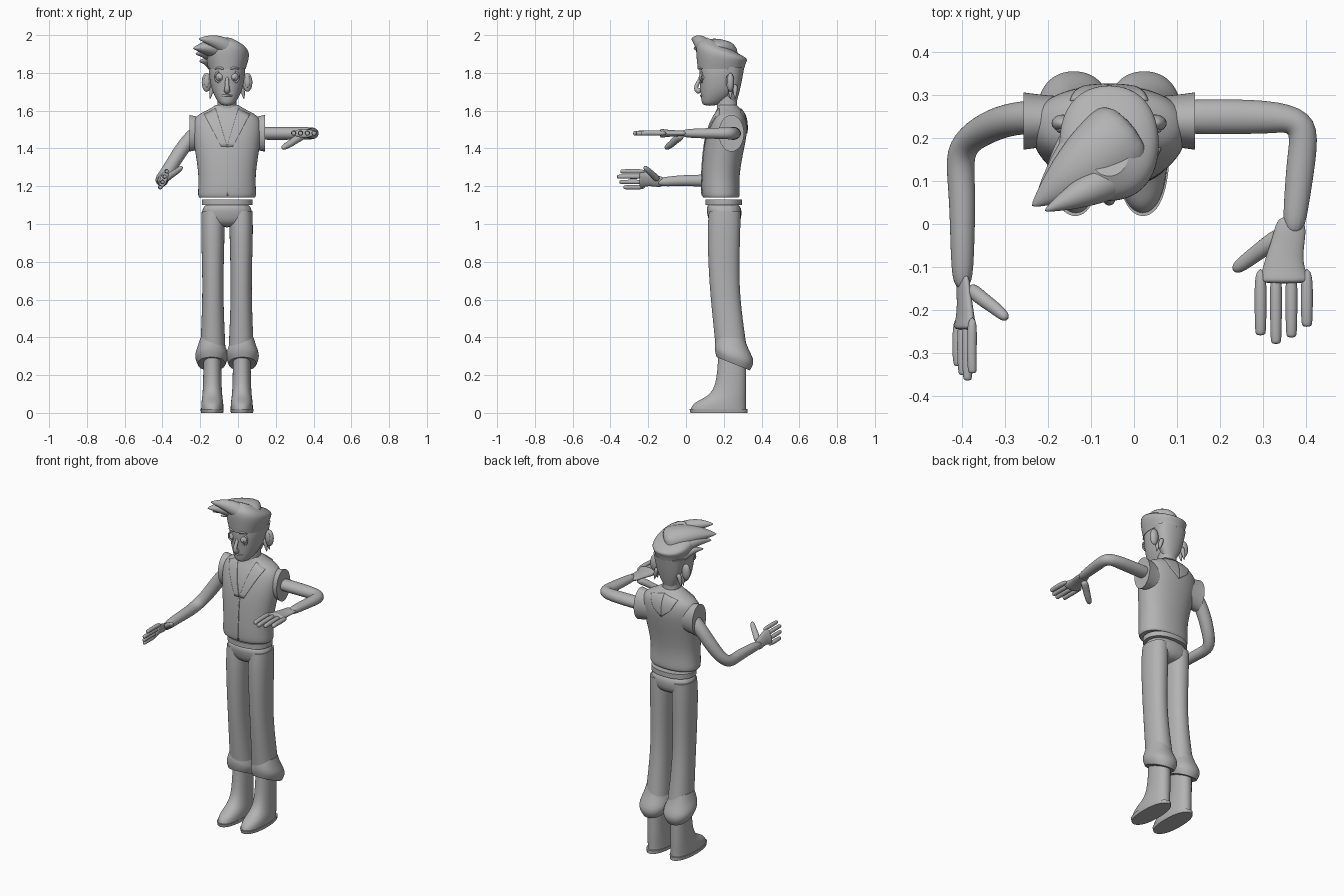
import bpy, bmesh, math
from mathutils import Vector

cube = bpy.data.objects.get("Cube")
if cube:
    bpy.data.objects.remove(cube)

MID = -.058            # the body's own centre line
SIDES = (("left", 1), ("right", -1))
Y_UP, Z_UP = Vector((0, 1, 0)), Vector((0, 0, 1))

grey = bpy.data.materials.new("plain grey")
grey.use_nodes = True
grey.diffuse_color = (.45, .45, .45, 1)
grey.node_tree.nodes["Principled BSDF"].inputs["Base Color"].default_value = grey.diffuse_color


def finish(name, bm):
    """Turn a bmesh into a smooth, coloured object."""
    bmesh.ops.recalc_face_normals(bm, faces=bm.faces)
    mesh = bpy.data.meshes.new(name)
    bm.to_mesh(mesh)
    bm.free()
    mesh.materials.append(grey)
    for face in mesh.polygons:
        face.use_smooth = True
    obj = bpy.data.objects.new(name, mesh)
    bpy.context.collection.objects.link(obj)
    return obj


def skin(name, rings, crisp):
    """Join rings of points into a capped, subdivided skin; crisp keeps the end rims sharp."""
    bm = bmesh.new()
    loops = [[bm.verts.new(point) for point in ring] for ring in rings]
    for low, high in zip(loops, loops[1:]):
        for i in range(len(low)):
            bm.faces.new((low[i - 1], low[i], high[i], high[i - 1]))
    caps = [bm.faces.new(loops[0]), bm.faces.new(loops[-1])]
    if crisp:
        crease = bm.edges.layers.float.new("crease_edge")
        for edge in caps[0].edges[:] + caps[1].edges[:]:
            edge[crease] = 1
            edge.smooth = False
    obj = finish(name, bm)
    sub = obj.modifiers.new("smooth", 'SUBSURF')
    sub.levels = sub.render_levels = 2
    return obj


def oval(power=1, count=16):
    """Points round a unit circle; a lower power squares it off."""
    for i in range(count):
        angle = math.tau * i / count
        c, s = math.cos(angle), math.sin(angle)
        yield math.copysign(abs(c) ** power, c), math.copysign(abs(s) ** power, s)


def loft(name, rings, offset=0, tilt=0, power=.9, crisp=True):
    """Stack of ovals (height, half width, front, back), tilting more towards the last."""
    out = []
    for i, (z, half, front, back) in enumerate(rings):
        middle, depth = (front + back) / 2, (back - front) / 2
        lean = tilt * depth * i / (len(rings) - 1)
        out.append([(MID + offset + half * c, middle + depth * s, z + lean * s)
                    for c, s in oval(power)])
    return skin(name, out, crisp)


def tube(name, path, start, end, flat=1, up=Z_UP, crisp=False):
    """Oval tube along a path, easing from the start radius to the end radius."""
    path = [Vector(point) for point in path]
    last = len(path) - 1
    rings = []
    for i, point in enumerate(path):
        along = (path[min(i + 1, last)] - path[max(i - 1, 0)]).normalized()
        across = along.cross(up).normalized()
        over = across.cross(along) * flat
        radius = start + (end - start) * (i / last) ** 2
        rings.append([point + (across * c + over * s) * radius for c, s in oval(count=12)])
    return skin(name, rings, crisp)


def ball(name, centre, size):
    bm = bmesh.new()
    bmesh.ops.create_uvsphere(bm, u_segments=24, v_segments=14, radius=1)
    bmesh.ops.scale(bm, vec=size, verts=bm.verts)
    bmesh.ops.translate(bm, vec=centre, verts=bm.verts)
    return finish(name, bm)


def patch(name, target, corners, facing=1, steps=10):
    """Thin plate laid on the front (1) or back (-1) of a target."""
    bpy.context.view_layer.update()
    body = target.evaluated_get(bpy.context.evaluated_depsgraph_get())
    a, b, c, d = [Vector((MID + x, 0, z)) for x, z in corners]
    bm = bmesh.new()
    grid = []
    for i in range(steps + 1):
        row = []
        for j in range(steps + 1):
            point = a.lerp(b, i / steps).lerp(d.lerp(c, i / steps), j / steps)
            hit, spot, _, _ = body.ray_cast(point - Y_UP * facing, Y_UP * facing)
            if not hit:
                _, spot, _, _ = body.closest_point_on_mesh(point + Y_UP * .2)
            row.append(bm.verts.new(spot))
        grid.append(row)
    for row, following in zip(grid, grid[1:]):
        for j in range(steps):
            bm.faces.new((row[j], row[j + 1], following[j + 1], following[j]))
    solid = finish(name, bm).modifiers.new("thickness", 'SOLIDIFY')
    solid.thickness, solid.offset = .009, 0


def hand(side, wrist, across, back, scale):
    """Palm, four fingers and a thumb reaching forward from the wrist."""
    wrist, across, back = Vector(wrist), Vector(across), Vector(back)

    def at(reach, sideways, lift=0):
        return wrist + scale * (across * sideways + back * lift - Y_UP * reach)

    def digit(name, path, start, end, flat=1):
        tube(f"{side}_{name}", [at(*p) for p in path], start * scale, end * scale, flat, back)

    digit("palm", [(-.02, 0), (.04, .01), (.08, .02), (.12, .02), (.14, .02)], .037, .07, .4)
    fingers = {"index": .26, "middle": .28, "ring": .265, "little": .24}
    for i, (finger, reach) in enumerate(fingers.items()):
        sideways = .075 - .036 * i
        digit(finger + "_finger", [(.1, sideways), (.2, sideways, .003), (reach - .01, sideways),
                                   (reach, sideways)], .015, .011)
    digit("thumb", [(.02, .02, -.01), (.05, .06, -.03), (.08, .1, -.06), (.11, .14, -.08)], .022, .015)


def lock(name, root, tip, radius, flat=1):
    """Lock of hair arching from root to a pointed tip."""
    root, tip = Vector(root), Vector(tip)
    path = [root.lerp(tip, i / 4) + Z_UP * .02 * math.sin(math.pi * i / 4) for i in range(5)]
    tube(name, path, radius, .003, flat)


# Sleeveless jacket with front closing, lapels, back collar and armholes
vest = loft("vest", [(1.14, .15, .09, .28), (1.15, .16, .08, .29), (1.25, .15, .08, .28),
                     (1.4, .175, .09, .31), (1.5, .19, .11, .33), (1.57, .18, .14, .32),
                     (1.6, .11, .16, .3), (1.63, .06, .17, .27)])
patch("front_closing", vest, [(-.004, 1.15), (.004, 1.15), (.004, 1.41), (-.004, 1.41)])
for side, s in SIDES:
    patch(side + "_lapel", vest, [(s * .06, 1.61), (s * .12, 1.58), (s * .03, 1.41), (0, 1.41)])
    patch(side + "_back_collar", vest, [(0, 1.61), (s * .09, 1.59), (s * .06, 1.53), (0, 1.48)], -1)
    tube(side + "_armhole", [(MID + s * x, .24, 1.48) for x in (.1, .15, .2)],
         .06, .07, 1.45, crisp=True)

# Trousers with belt and turned-up cuffs, then boots
loft("belt", [(1.1, .137, .1, .3), (1.13, .137, .1, .3)])
loft("seat", [(1.12, .13, .1, .29), (1.05, .137, .11, .3), (.98, .12, .13, .28)], power=.8, crisp=False)
for side, s in SIDES:
    loft(side + "_trouser_leg", [(1.07, .06, .12, .29), (.97, .065, .11, .29), (.7, .055, .12, .28),
                                 (.5, .06, .14, .3), (.3, .07, .16, .33)], s * .075)
    loft(side + "_cuff", [(.4, .06, .16, .31), (.35, .075, .15, .33), (.3, .095, .15, .37),
                          (.26, .075, .16, .34)], s * .082, -.4)
    loft(side + "_boot", [(.32, .047, .17, .32), (.13, .05, .16, .32), (.08, .055, .1, .32),
                          (.05, .06, .03, .32), (.01, .06, .02, .32)], s * .078)
    loft(side + "_sole", [(0, .06, .02, .33), (.02, .063, .015, .33)], s * .079)

# Arms and hands
tube("left_arm", [(x, y, 1.48) for x, y in ((.08, .25), (.2, .25), (.34, .25), (.4, .235), (.39, .15),
                                            (.38, .06), (.37, -.03))], .043, .026, .85)
tube("right_arm", [(-.17, .25, 1.52), (-.25, .25, 1.46), (-.31, .24, 1.38), (-.37, .21, 1.28), (-.41, .17, 1.23),
                   (-.4, .08, 1.23), (-.4, -.04, 1.23), (-.4, -.16, 1.22)], .041, .025)
hand("left", (.37, 0, 1.48), (-1, 0, 0), (0, 0, 1), 1)
hand("right", (-.4, -.13, 1.22), (.37, 0, .93), (-.93, 0, .37), .84)

# Neck and head
loft("neck", [(1.55, .06, .17, .28), (1.63, .05, .16, .27), (1.73, .05, .16, .27)])
loft("head", [(1.625, .03, .09, .16), (1.65, .052, .08, .21), (1.7, .08, .075, .27), (1.76, .094, .07, .29),
              (1.82, .1, .065, .3), (1.9, .09, .08, .3)], crisp=False)

# Face
tube("nose", [(MID, .09, 1.79), (MID, .07, 1.76), (MID, .053, 1.73), (MID, .053, 1.71), (MID, .08, 1.7)],
     .009, .02, up=Y_UP)
tube("mouth", [(MID + x, .078 + 9 * x * x, 1.68) for x in (-.03, -.015, 0, .015, .03)], .006, .004)
for side, s in SIDES:
    x = MID + s * .037
    ball(side + "_eye", (x, .095, 1.778), (.025, .026, .026))
    ball(side + "_pupil", (x, .072, 1.775), (.008, .005, .009))
    rim = [(x + .028 * c, .083, 1.778 + .029 * d) for c, d in oval()]
    tube(side + "_eyelid", rim + rim[:1], .005, .005, up=Y_UP)
    tube(side + "_brow", [(x - s * .02, .068, 1.82), (x, .068, 1.83), (x + s * .03, .085, 1.82)], .008, .004)

    # Ears and the tufts behind them
    ear = MID + s * .108
    ball(side + "_ear", (ear, .235, 1.75), (.026, .02, .05))
    ball(side + "_ear_inner", (ear, .22, 1.755), (.015, .009, .032))
    for name, y in (("front", .235), ("back", .26)):
        tube(f"{side}_{name}_tuft", [(MID + s * .07, y, 1.74), (MID + s * .085, y, 1.7), (MID + s * .09, y, 1.66)],
             .016, .002, up=Y_UP)

# Hair: nape, flat-topped crown and the locks of the quiff
loft("nape_hair", [(1.65, .04, .21, .27), (1.72, .08, .19, .29), (1.83, .1, .17, .31)])
loft("crown_hair", [(1.82, .1, .06, .31), (1.88, .12, .05, .32), (1.92, .12, .05, .335), (1.95, .05, .11, .26)],
     tilt=-.5)
lock("quiff", (0, .22, 1.89), (-.24, .04, 1.93), .1, .75)
lock("front_lock", (-.02, .12, 1.91), (-.21, .03, 1.98), .05)
lock("side_lock", (-.1, .22, 1.87), (-.225, .07, 1.9), .045)
lock("low_lock", (-.12, .24, 1.82), (-.205, .12, 1.86), .03)
